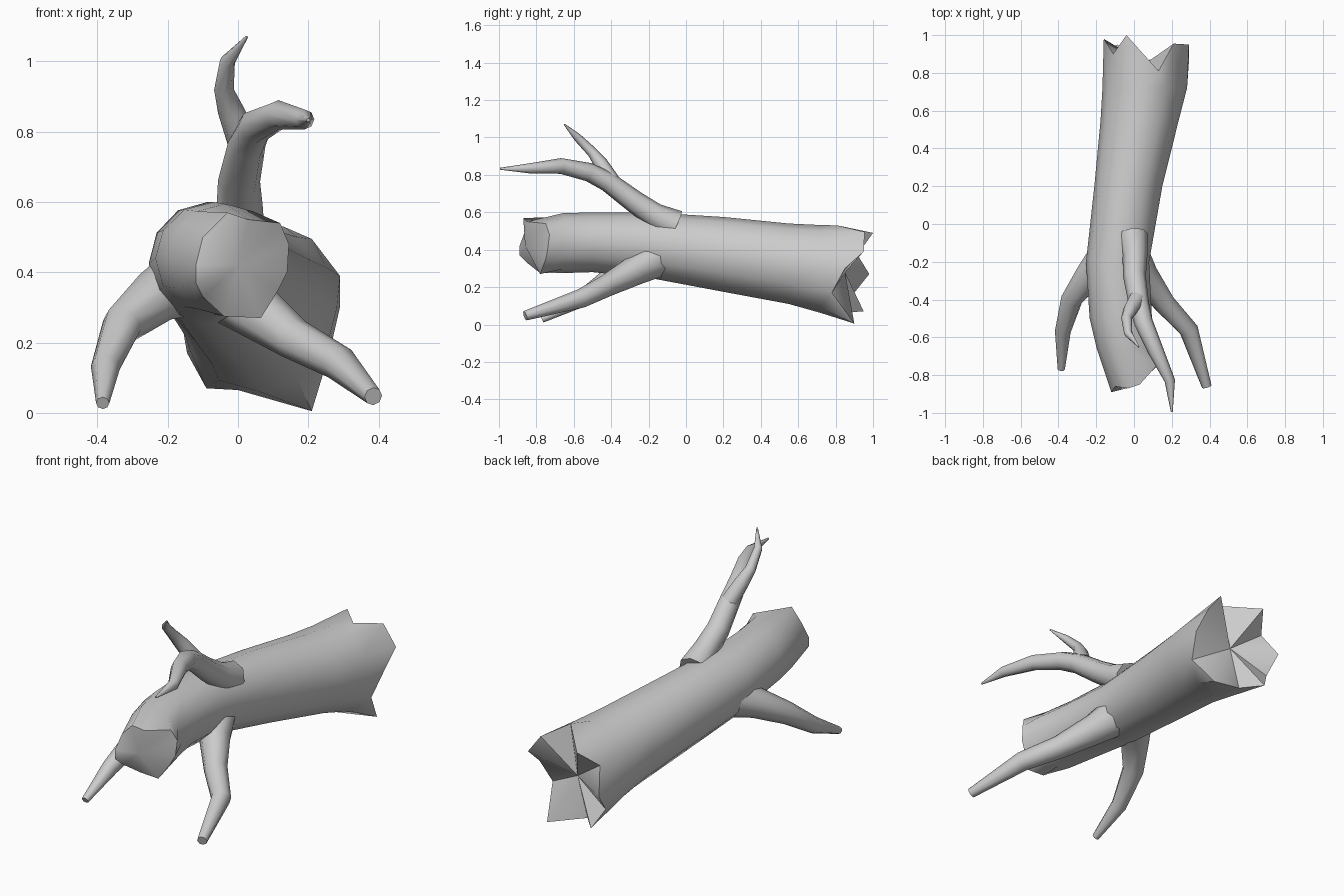
import bpy, bmesh, math
from mathutils import Vector

if "Cube" in bpy.data.objects:
    bpy.data.objects.remove(bpy.data.objects["Cube"])

def loft(name, rings, start, end, angle):
    """Skin a series of equal-count rings, fanning each end to a point."""
    bm = bmesh.new()
    loops = [[bm.verts.new(p) for p in r] for r in rings]
    n = len(loops[0])
    for a, b in zip(loops, loops[1:]):
        for i in range(n):
            j = (i + 1) % n
            bm.faces.new((a[i], a[j], b[j], b[i]))
    for loop, tip in ((loops[0], start), (loops[-1], end)):
        c = bm.verts.new(tip)
        for i in range(n):
            bm.faces.new((loop[i], loop[(i + 1) % n], c))
    bmesh.ops.recalc_face_normals(bm, faces=bm.faces)
    me = bpy.data.meshes.new(name)
    bm.to_mesh(me)
    bm.free()
    ob = bpy.data.objects.new(name, me)
    bpy.context.collection.objects.link(ob)
    bpy.ops.object.select_all(action='DESELECT')
    ob.select_set(True)
    bpy.context.view_layer.objects.active = ob
    bpy.ops.object.shade_smooth_by_angle(angle=math.radians(angle))
    return ob

def branch(name, path, sides=8):
    """Tapering limb along (x, y, z, radius) points."""
    pts = [Vector(p[:3]) for p in path]
    rings = []
    for i, p in enumerate(pts):
        t = (pts[min(i + 1, len(pts) - 1)] - pts[max(i - 1, 0)]).normalized()
        u = t.cross(Vector((1, 0, 0))).normalized()
        v = t.cross(u)
        r = path[i][3]
        rings.append([p + r * (math.cos(a) * u + math.sin(a) * v)
                      for a in (2 * math.pi * k / sides for k in range(sides))])
    return loft(name, rings, pts[0], pts[-1], 50)

# Trunk: broken front rim, oval sections, splintered back rim
front_rim = [(.14, -.74, .40), (.145, -.73, .48), (.12, -.75, .54), (.03, -.85, .55),
             (-.03, -.87, .57), (-.10, -.86, .50), (-.12, -.89, .42), (-.12, -.89, .37),
             (-.10, -.85, .33), (-.04, -.78, .275), (.065, -.78, .27), (.115, -.75, .35)]
back_rim = [(.29, .85, .30), (.29, .95, .39), (.21, .955, .495), (.13, .81, .53),
            (-.04, 1.0, .49), (-.11, .90, .40), (-.16, .98, .27), (-.145, .90, .17),
            (-.09, .95, .07), (0, .85, .065), (.21, .90, .005), (.26, .78, .17)]
# y, centre x, centre z, radius x, radius z
sections = [(-.66, -.037, .435, .16, .16), (-.5, -.07, .44, .165, .16),
            (-.2, -.087, .425, .167, .175), (.2, -.03, .375, .18, .2),
            (.55, .03, .325, .207, .215), (.72, .057, .297, .224, .235)]
ovals = [[(cx + rx * math.cos(k * math.pi / 6), y, cz + rz * math.sin(k * math.pi / 6))
          for k in range(12)] for y, cx, cz, rx, rz in sections]
loft("trunk", [front_rim] + ovals + [back_rim], (0, -.86, .42), (.06, .85, .28), 50)

# Upper branch and its fork
branch("upper_branch", [(-.01, -.06, .53, .085), (.005, -.17, .585, .066), (.003, -.28, .66, .06),
                        (.025, -.42, .765, .054), (.05, -.52, .815, .05),
                        (.115, -.67, .848, .042), (.19, -.83, .835, .028),
                        (.2, -.995, .833, .005)])
branch("upper_fork", [(.015, -.40, .77, .045), (-.02, -.455, .86, .038), (-.04, -.5, .92, .028),
                      (-.03, -.58, 1.0, .022), (.025, -.65, 1.07, .004)])

# Lower side branches reaching the ground
branch("left_branch", [(-.13, -.16, .38, .11), (-.235, -.27, .33, .078), (-.33, -.40, .25, .058),
                       (-.377, -.57, .13, .042), (-.385, -.77, .028, .019)])
branch("right_branch", [(-.04, -.13, .37, .11), (.05, -.27, .29, .08), (.16, -.42, .21, .06),
                        (.29, -.56, .14, .051), (.385, -.86, .047, .026)])
